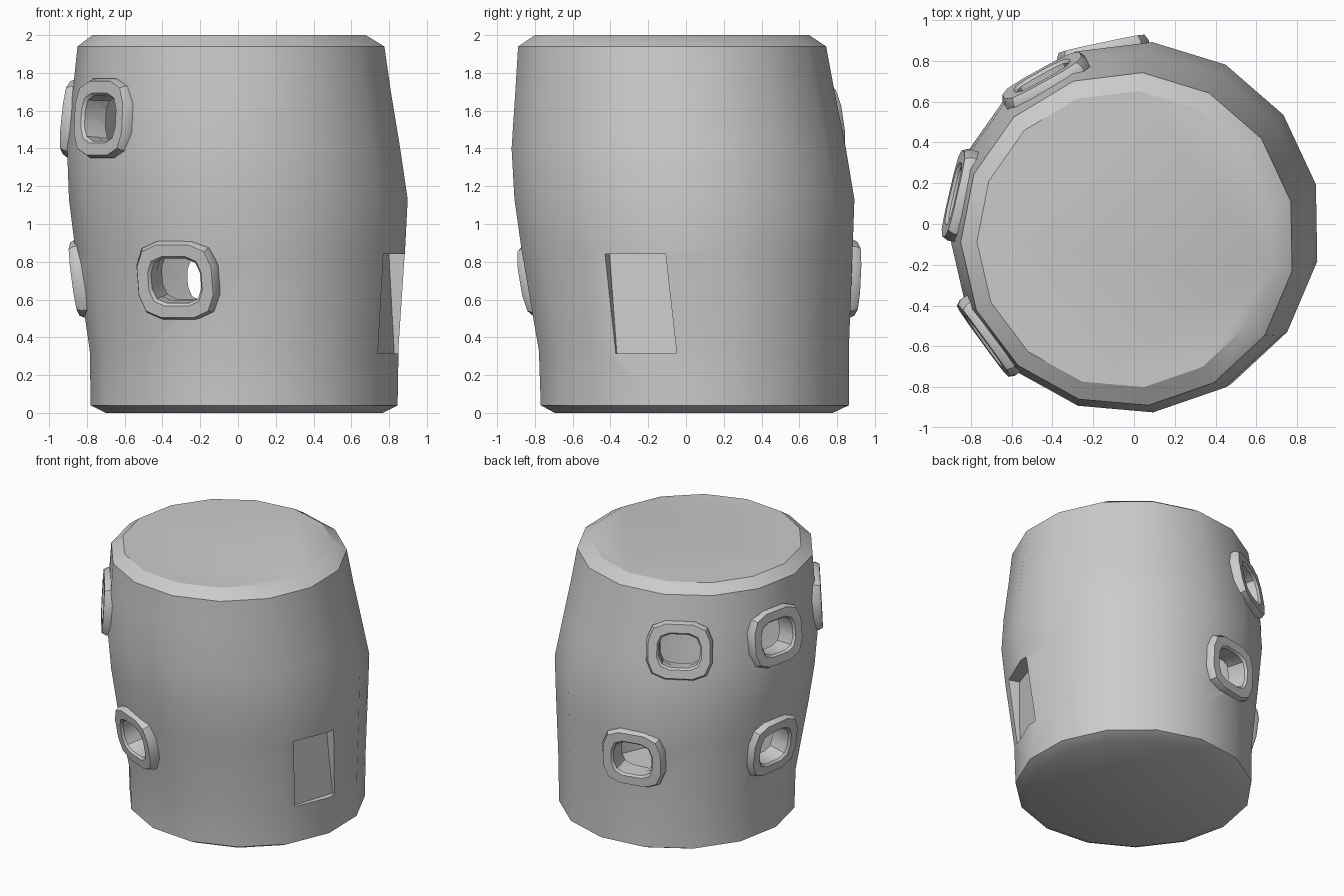
import bpy, bmesh, math
from mathutils import Matrix, Vector

if "Cube" in bpy.data.objects:
    bpy.data.objects.remove(bpy.data.objects["Cube"])

SIDES, PHASE = 15, math.radians(-83)
# z, centre x, centre y, radius: a leaning barrel
RINGS = [(0.0, .04, .04, .74), (.04, .04, .045, .82), (.33, .04, .04, .825),
         (.85, .02, .005, .88), (1.13, .01, -.01, .905), (1.4, -.015, -.04, .89),
         (1.7, -.025, -.06, .85), (1.94, -.03, -.075, .82), (2.0, -.04, -.075, .73)]


def loft(name, loops, closed=False):
    """Skin equal-length point loops; cap the ends or close into a ring."""
    bm = bmesh.new()
    vs = [[bm.verts.new(p) for p in loop] for loop in loops]
    n = len(vs[0])
    pairs = list(zip(vs, vs[1:])) + ([(vs[-1], vs[0])] if closed else [])
    for a, b in pairs:
        for i in range(n):
            j = (i + 1) % n
            bm.faces.new((a[i], a[j], b[j], b[i]))
    if not closed:
        bm.faces.new(vs[0][::-1])
        bm.faces.new(vs[-1])
    bmesh.ops.recalc_face_normals(bm, faces=bm.faces)
    me = bpy.data.meshes.new(name)
    bm.to_mesh(me)
    bm.free()
    ob = bpy.data.objects.new(name, me)
    bpy.context.collection.objects.link(ob)
    return ob


def smooth(ob, angle):
    bpy.ops.object.select_all(action='DESELECT')
    ob.select_set(True)
    bpy.context.view_layer.objects.active = ob
    bpy.ops.object.shade_smooth_by_angle(angle=math.radians(angle))


def cut(ob, cutter):
    mod = ob.modifiers.new("cut", 'BOOLEAN')
    mod.operation, mod.solver, mod.object = 'DIFFERENCE', 'EXACT', cutter
    bpy.context.view_layer.objects.active = ob
    bpy.ops.object.modifier_apply(modifier=mod.name)
    bpy.data.objects.remove(cutter)


def ring(z, cx, cy, r):
    return [(cx + r * math.cos(PHASE + i * math.tau / SIDES),
             cy + r * math.sin(PHASE + i * math.tau / SIDES), z) for i in range(SIDES)]


def wall_point(a, z):
    """Point on the barrel wall at an angle and height."""
    for p, q in zip(RINGS, RINGS[1:]):
        if p[0] <= z <= q[0]:
            t = (z - p[0]) / (q[0] - p[0])
            _, cx, cy, r = [u + (v - u) * t for u, v in zip(p, q)]
            return Vector((cx + r * math.cos(a), cy + r * math.sin(a), z))


def rounded(w, h, rad, z):
    """Rounded rectangle with three points per corner."""
    pts = []
    for k, (sx, sy) in enumerate([(1, 1), (-1, 1), (-1, -1), (1, -1)]):
        for s in (0, 45, 90):
            a = math.radians(k * 90 + s)
            pts.append((sx * (w / 2 - rad) + rad * math.cos(a),
                        sy * (h / 2 - rad) + rad * math.sin(a), z))
    return pts


# Barrel body, hollowed out
body = loft("body", [ring(*r) for r in RINGS])
inner = [(.12,) + RINGS[1][1:]] + RINGS[2:7] + [(1.88,) + RINGS[7][1:]]
cut(body, loft("cavity", [ring(z, x, y, r - .12) for z, x, y, r in inner]))

# Windows: angle, height
WINDOWS = [(246, .7), (172, .71), (102, .71), (216, 1.56), (167, 1.56), (119, 1.55)]
frames = []
for deg, z in WINDOWS:
    a = math.radians(deg)
    p, lo, hi = (wall_point(a, h) for h in (z, z - .2, z + .2))
    x = Vector((-math.sin(a), math.cos(a), 0))
    n = x.cross(hi - lo).normalized()
    y = n.cross(x)
    m = Matrix((x, y, n)).transposed().to_4x4()
    m.translation = p
    hole = loft("hole", [rounded(.29, .245, .08, d) for d in (-.35, .2)])
    hole.matrix_world = m
    bpy.context.view_layer.update()
    cut(body, hole)
    frame = loft("window_frame", [rounded(.45, .41, .13, -.07), rounded(.46, .42, .13, -.01),
                                  rounded(.43, .39, .12, .02), rounded(.31, .265, .085, .02),
                                  rounded(.285, .24, .08, .005), rounded(.285, .24, .08, -.07)],
                 closed=True)
    frame.matrix_world = m
    frames.append(frame)

# Shallow doorway recess on the right side, its back leaning inwards
a = math.radians(-18)
n, t = Vector((math.cos(a), math.sin(a), 0)), Vector((-math.sin(a), math.cos(a), 0))
loops = []
for z, d0, s in ((.315, .80, .045), (.84, .785, .0)):
    up = Vector((0, 0, z))
    loops.append([n * d + t * (s + w - .01) + up
                  for d, w in ((d0, -.16), (1.1, -.16), (1.1, .18), (d0, .18))])
cut(body, loft("doorway", loops))

smooth(body, 32)
for f in frames:
    smooth(f, 35)
